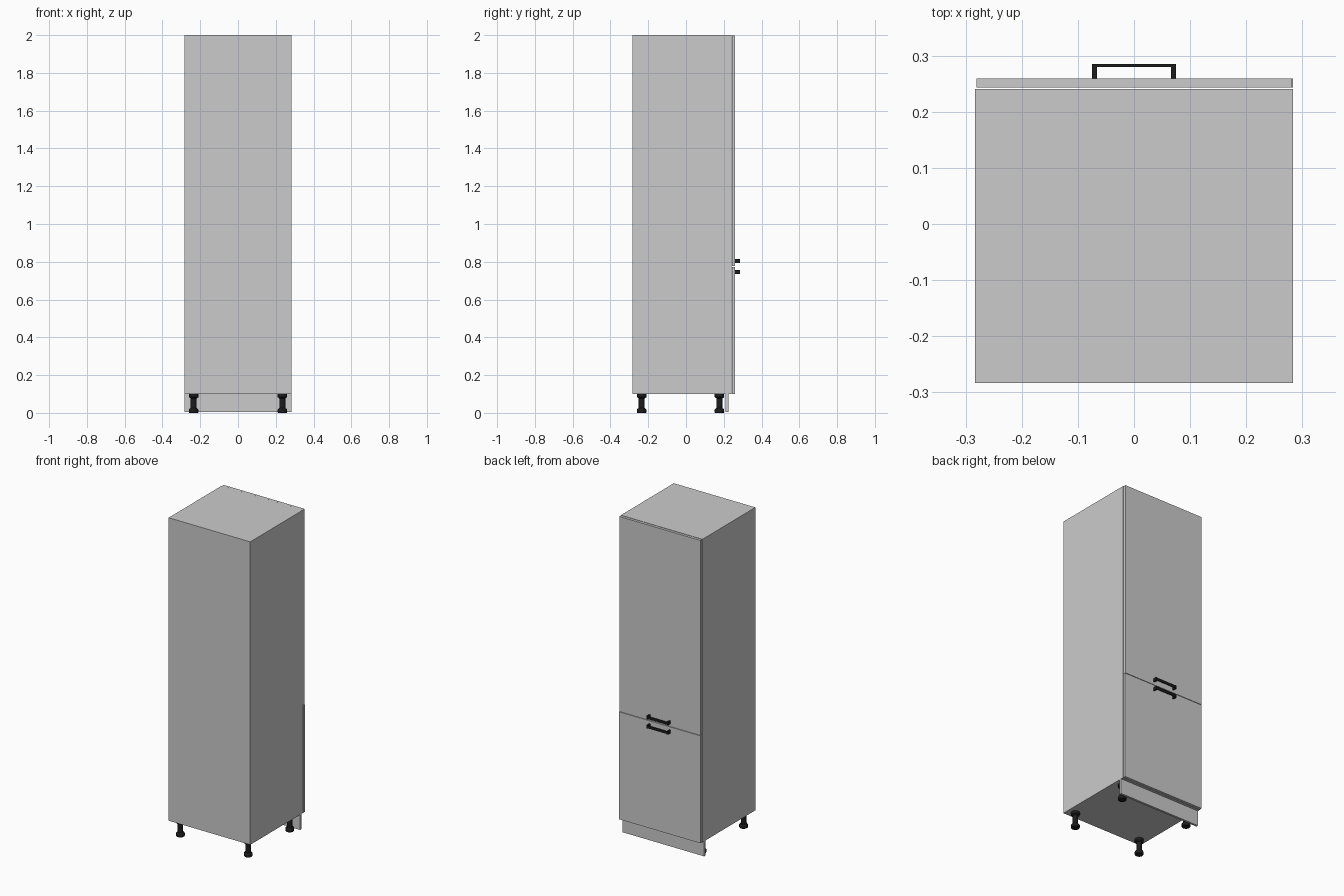
import bpy, bmesh, math
from mathutils import Vector

if "Cube" in bpy.data.objects:
    bpy.data.objects.remove(bpy.data.objects["Cube"])

black = bpy.data.materials.new("black_plastic")
black.diffuse_color = (0.012, 0.012, 0.014, 1)
black.use_nodes = True
black.node_tree.nodes["Principled BSDF"].inputs["Base Color"].default_value = black.diffuse_color


def finish(bm, name, mat=None):
    bmesh.ops.recalc_face_normals(bm, faces=bm.faces)
    me = bpy.data.meshes.new(name)
    bm.to_mesh(me)
    bm.free()
    ob = bpy.data.objects.new(name, me)
    bpy.context.collection.objects.link(ob)
    if mat:
        me.materials.append(mat)
    return ob


def add_box(bm, x, y, z):
    lo, hi = Vector((x[0], y[0], z[0])), Vector((x[1], y[1], z[1]))
    verts = bmesh.ops.create_cube(bm, size=1)["verts"]
    for v in verts:
        v.co = (lo + hi) / 2 + v.co * (hi - lo)


def box(name, x, y, z, mat=None):
    bm = bmesh.new()
    add_box(bm, x, y, z)
    return finish(bm, name, mat)


W, T = 0.283, 0.016            # half width, board thickness
Y0, Y1 = -0.283, 0.241         # carcass depth
Z0, SPLIT, Z1 = 0.10, 0.775, 2.0
inner = (-W + T, W - T)

# Carcass boards
YB = Y0 + 0.005
box("left_side_panel", (-W, -W + T), (YB, Y1), (Z0, Z1))
box("right_side_panel", (W - T, W), (YB, Y1), (Z0, Z1))
for name, z in (("bottom_panel", Z0), ("middle_shelf", SPLIT - T / 2), ("top_panel", Z1 - T)):
    box(name, inner, (YB, Y1), (z, z + T))
box("rear_panel", (-W, W), (Y0, YB), (Z0, Z1))

# Doors and plinth
DOOR = (0.243, 0.259)
box("lower_door", (-W + 0.002, W), DOOR, (Z0, SPLIT - 0.0015))
box("upper_door", (-W + 0.002, W - 0.002), DOOR, (SPLIT + 0.0015, Z1 - 0.001))
box("plinth", (-W, W), (0.210, 0.224), (0.005, Z0))


# Bow handles: two posts joined by a slimmer bar
def handle(name, z):
    bm = bmesh.new()
    for s in (-1, 1):
        add_box(bm, sorted((s * 0.066, s * 0.075)), (0.259, 0.285), (z - 0.01, z + 0.01))
    add_box(bm, (-0.066, 0.066), (0.280, 0.285), (z - 0.008, z + 0.008))
    return finish(bm, name, black)


handle("lower_handle", SPLIT - 0.029)
handle("upper_handle", SPLIT + 0.029)

# Turned adjustable feet
PROFILE = [(0, 0), (0.023, 0), (0.025, 0.003), (0.025, 0.017), (0.021, 0.023), (0.016, 0.025),
           (0.016, 0.077), (0.020, 0.080), (0.025, 0.083), (0.025, 0.1), (0, 0.1)]


def foot(name, x, y):
    bm = bmesh.new()
    vs = [bm.verts.new((r, 0, z)) for r, z in PROFILE]
    edges = [bm.edges.new(p) for p in zip(vs, vs[1:])]
    bmesh.ops.spin(bm, geom=vs + edges, cent=(0, 0, 0), axis=(0, 0, 1),
                   angle=math.tau, steps=24, use_merge=True)
    bmesh.ops.remove_doubles(bm, verts=bm.verts, dist=1e-5)
    ob = finish(bm, name, black)
    ob.location = (x, y, 0)
    bpy.ops.object.select_all(action='DESELECT')
    bpy.context.view_layer.objects.active = ob
    ob.select_set(True)
    bpy.ops.object.shade_smooth_by_angle()


for side, x in (("left", -0.235), ("right", 0.235)):
    for end, y in (("rear", -0.235), ("door", 0.177)):
        foot(f"{end}_{side}_foot", x, y)
